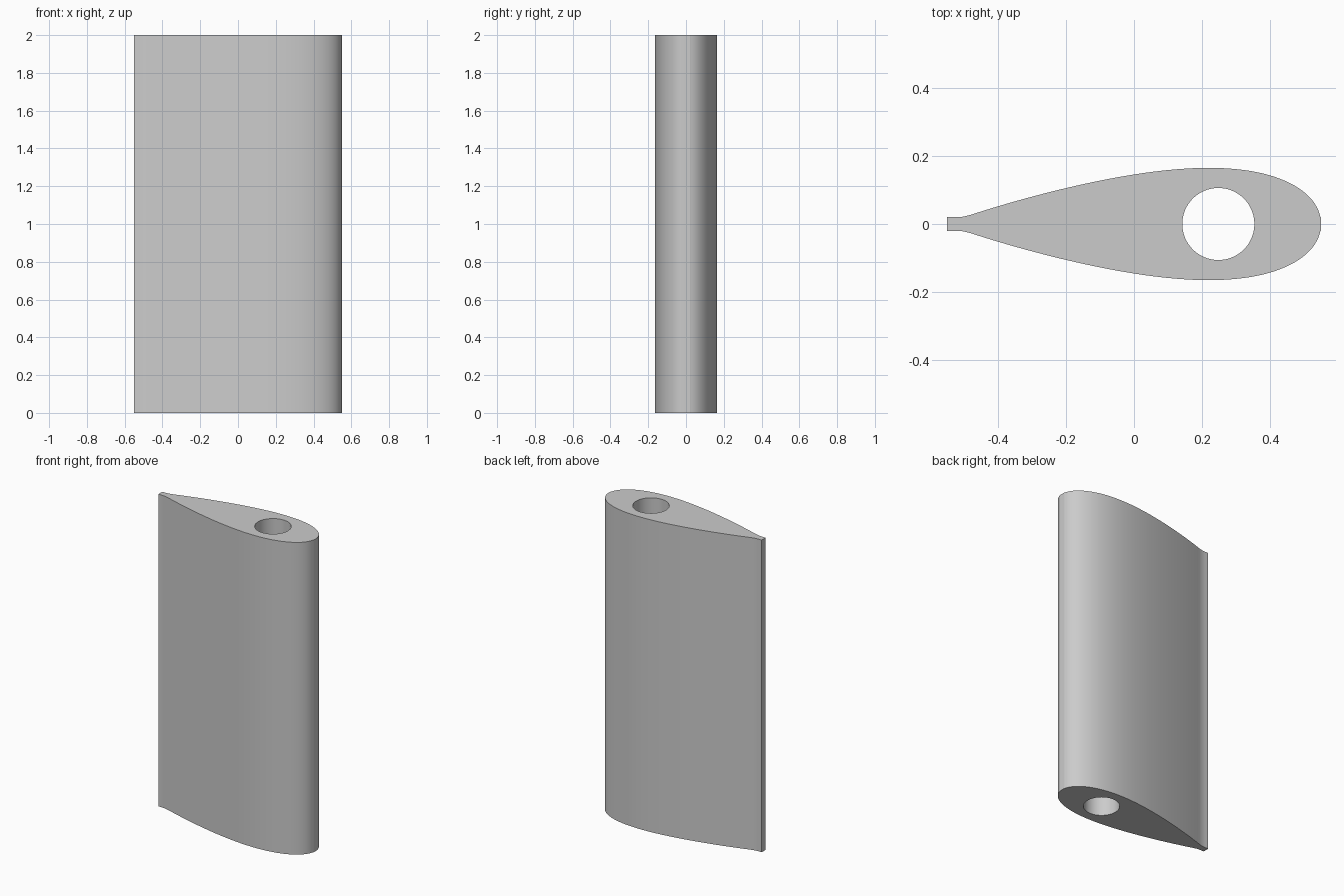
import bpy, bmesh, math

if "Cube" in bpy.data.objects:
    bpy.data.objects.remove(bpy.data.objects["Cube"])

CHORD, THICK, HEIGHT = 1.1, 0.30, 2.0
TAB_HALF = 0.02                      # half thickness of the trailing tab
HOLE_X, HOLE_R = 0.248, 0.106


def half_thickness(t):
    """Symmetric aerofoil half thickness, blended softly into the trailing tab."""
    y = 5 * THICK * CHORD * (0.2969 * math.sqrt(t) - 0.126 * t - 0.3516 * t**2
                             + 0.2843 * t**3 - 0.1015 * t**4)
    k = 0.006
    h = max(k - abs(y - TAB_HALF), 0) / k
    return max(y, TAB_HALF) + h * h * k / 4


# Outline: finely spaced at the rounded nose, then the flat tab end
N = 72
ts = [1 - math.cos(math.pi / 2 * i / N) for i in range(N + 1)]
upper = [(CHORD / 2 - CHORD * t, half_thickness(t) if t > 0 else 0.0) for t in ts]
outline = upper + [(x, -y) for x, y in reversed(upper[1:])]
hole = [(HOLE_X + HOLE_R * math.cos(a), HOLE_R * math.sin(a))
        for a in (2 * math.pi * i / 64 for i in range(64))]

# Fill the section between outline and hole, then extrude it upwards
bm = bmesh.new()
for loop in (outline, hole):
    vs = [bm.verts.new((x, y, 0)) for x, y in loop]
    for i, v in enumerate(vs):
        bm.edges.new((v, vs[(i + 1) % len(vs)]))
bmesh.ops.triangle_fill(bm, edges=bm.edges[:], use_beauty=True, use_dissolve=False)
ext = bmesh.ops.extrude_face_region(bm, geom=bm.faces[:], use_keep_orig=True)
top = [g for g in ext["geom"] if isinstance(g, bmesh.types.BMVert)]
bmesh.ops.translate(bm, verts=top, vec=(0, 0, HEIGHT))
bmesh.ops.recalc_face_normals(bm, faces=bm.faces[:])

mesh = bpy.data.meshes.new("foil_section")
bm.to_mesh(mesh)
bm.free()
foil = bpy.data.objects.new("foil_section", mesh)
bpy.context.collection.objects.link(foil)

grey = bpy.data.materials.new("light_grey")
grey.diffuse_color = (0.6, 0.6, 0.6, 1)
grey.use_nodes = True
grey.node_tree.nodes["Principled BSDF"].inputs["Base Color"].default_value = grey.diffuse_color
mesh.materials.append(grey)

# Smooth sides with crisp rims
bpy.context.view_layer.objects.active = foil
foil.select_set(True)
bpy.ops.object.shade_smooth_by_angle(angle=math.radians(30))
